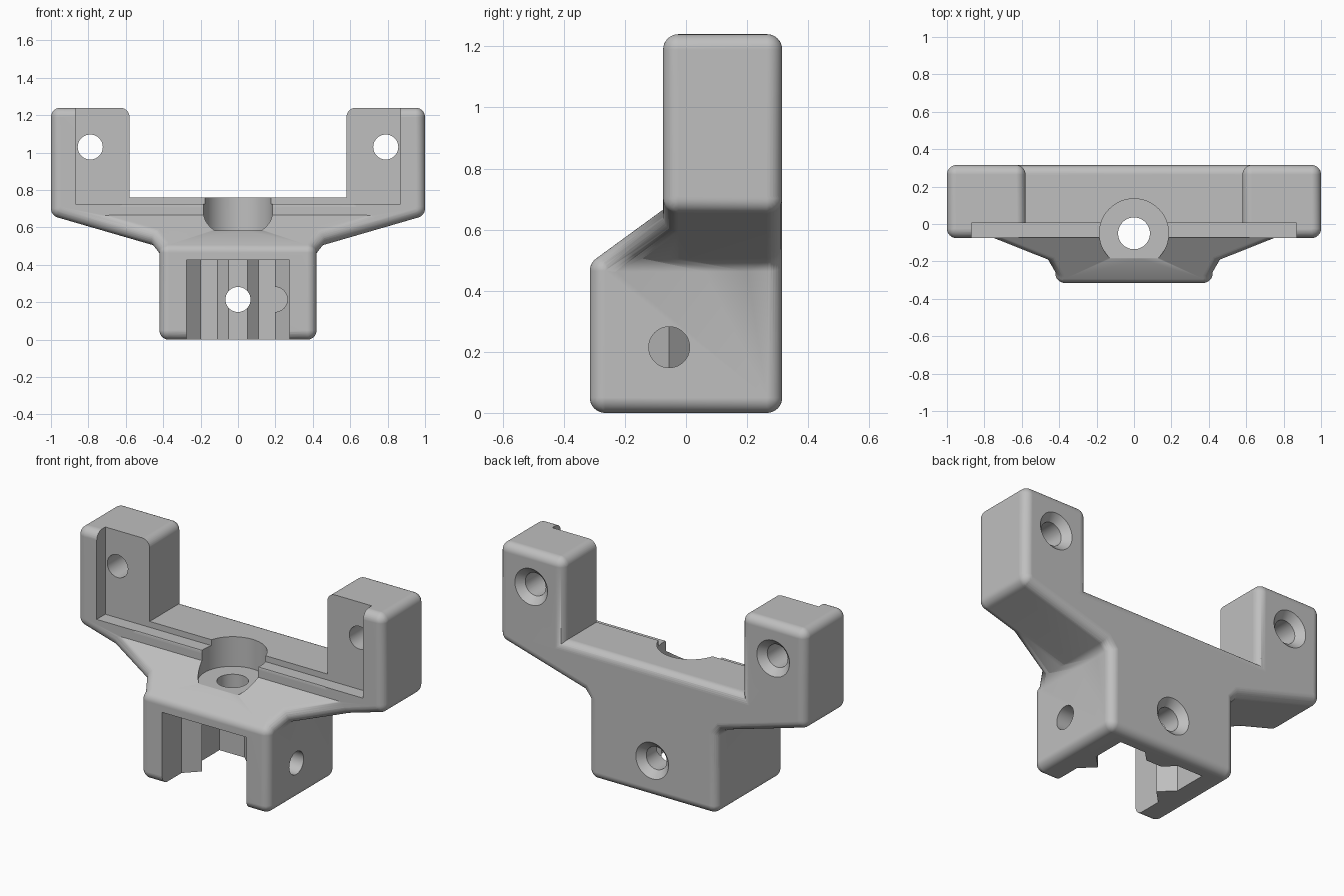
import bpy, bmesh, math
from mathutils import Matrix, Vector

if "Cube" in bpy.data.objects:
    bpy.data.objects.remove(bpy.data.objects["Cube"], do_unlink=True)

R = 0.05            # radius of all outer fillets
FRONT, BACK, PLATE = -0.265, 0.265, -0.025   # core planes, one radius inside

grey = bpy.data.materials.new("matt grey")
grey.use_nodes = True
grey.diffuse_color = (0.52, 0.52, 0.52, 1)
grey.node_tree.nodes["Principled BSDF"].inputs["Base Color"].default_value = (0.52, 0.52, 0.52, 1)


def make(name, bm):
    bmesh.ops.recalc_face_normals(bm, faces=bm.faces[:])
    mesh = bpy.data.meshes.new(name)
    bm.to_mesh(mesh)
    bm.free()
    ob = bpy.data.objects.new(name, mesh)
    mesh.materials.append(grey)
    bpy.context.collection.objects.link(ob)
    return ob


def combine(base, other, operation):
    """Apply a boolean and remove the helper."""
    mod = base.modifiers.new("join", 'BOOLEAN')
    mod.operation, mod.solver, mod.object = operation, 'MANIFOLD', other
    bpy.context.view_layer.objects.active = base
    bpy.ops.object.modifier_apply(modifier=mod.name)
    bpy.data.objects.remove(other, do_unlink=True)


def rounded(name, points):
    """Convex solid with filleted edges: hull of balls on the core points."""
    ball = bmesh.new()
    bmesh.ops.create_uvsphere(ball, u_segments=32, v_segments=16, radius=R)
    bm = bmesh.new()
    for p in points:
        for v in ball.verts:
            bm.verts.new(v.co + Vector(p))
    ball.free()
    bmesh.ops.convex_hull(bm, input=bm.verts[:])
    loose = [v for v in bm.verts if not v.link_faces]
    bmesh.ops.delete(bm, geom=loose, context='VERTS')
    return make(name, bm)


def mirrored(points):
    return [(s * x, y, z) for s in (1, -1) for x, y, z in points]


def prism(name, outline, z0, z1):
    bm = bmesh.new()
    face = bm.faces.new([bm.verts.new((x, y, z0)) for x, y in outline])
    top = bmesh.ops.extrude_face_region(bm, geom=[face])["geom"]
    bmesh.ops.translate(bm, vec=(0, 0, z1 - z0),
                        verts=[g for g in top if isinstance(g, bmesh.types.BMVert)])
    return make(name, bm)


def rod(name, start, end, r0, r1=None):
    """Cylinder or cone between two points."""
    a, b = Vector(start), Vector(end)
    turn = (b - a).to_track_quat('Z', 'Y').to_matrix().to_4x4()
    bm = bmesh.new()
    bmesh.ops.create_cone(bm, cap_ends=True, segments=48, radius1=r0,
                          radius2=r0 if r1 is None else r1, depth=(b - a).length,
                          matrix=Matrix.Translation((a + b) / 2) @ turn)
    return make(name, bm)


def under(x):       # sloping underside of the arms
    return 0.533 + 0.29 * (x - 0.37)


def slope(y):       # sloping front shelf
    return 0.6 + 0.73 * (y + 0.08)


def shelf_y(z):
    return (z - 0.6) / 0.73 - 0.08


# Body: crossbar, neck, shelf wedge, and one ear and one gusset per side
NECK, ARM = 0.37, 0.95
shelf = slope(PLATE)
tip = NECK + (shelf - under(NECK)) / 0.29
body = rounded("bracket", mirrored(
    [(x, y, z) for y in (PLATE, BACK)
     for x, z in ((NECK, under(NECK)), (ARM, under(ARM)), (ARM, 0.71))]))
neck = rounded("neck", mirrored(
    [(NECK, y, z) for y, z in ((FRONT, R), (BACK, R), (BACK, shelf),
                               (PLATE, shelf), (FRONT, slope(FRONT)))]))
wedge = rounded("shelf_wedge", mirrored(
    [(NECK, shelf_y(under(NECK)), under(NECK)), (NECK, PLATE, under(NECK)),
     (NECK, PLATE, shelf), (tip, PLATE, shelf)]))
parts = [neck, wedge]
for s in (1, -1):
    parts.append(rounded("ear", [(s * x, y, z) for x in (0.63, ARM)
                                 for y in (PLATE, BACK) for z in (0.705, 1.19)]))
    parts.append(rounded("gusset", [
        (s * x, y, z)
        for x, z in ((NECK, 0.48), (NECK, under(NECK)), (0.425, under(0.425)))
        for y in (shelf_y(z), BACK)]))
for part in parts:
    combine(body, part, 'UNION')

# Slot for a square rail, open at the front and bottom, with inner ribs
MID = -0.055
half = [(0.275, -0.5), (0.275, MID - 0.078), (0.197, MID), (0.275, MID + 0.078),
        (0.275, 0.22), (0.11, 0.22), (0.05, 0.16)]
slot = half + [(-x, y) for x, y in reversed(half)]
cutters = [prism("slot_cutter", slot, -0.1, 0.427)]

# Ledge across the front of both ears
ledge = [(-0.87, -0.4), (0.87, -0.4), (0.87, 0.005), (-0.87, 0.005)]
cutters.append(prism("ledge_cutter", ledge, 0.725, 1.5))

# Vertical pocket and its through hole
cutters.append(rod("pocket_cutter", (0, -0.05, 0.585), (0, -0.05, 1), 0.185))
cutters.append(rod("shaft_cutter", (0, -0.05, 0.38), (0, -0.05, 0.7), 0.085))

# Screw holes, countersunk at the back, and one plain hole in the left side
HOLE = 0.067
for x, z in ((-0.79, 1.03), (0.79, 1.03), (0, 0.215)):
    cutters.append(rod("hole_cutter", (x, -0.2, z), (x, 0.5, z), HOLE))
    cutters.append(rod("countersink_cutter", (x, 0.275, z), (x, 0.345, z), HOLE, HOLE + 0.07))
cutters.append(rod("side_hole_cutter", (0.1, MID, 0.215), (0.6, MID, 0.215), HOLE))
for cutter in cutters:
    combine(body, cutter, 'DIFFERENCE')

# Smooth fillets, crisp cut edges, flat large faces
bpy.ops.object.select_all(action='DESELECT')
body.select_set(True)
bpy.context.view_layer.objects.active = body
bpy.ops.object.shade_smooth_by_angle(angle=math.radians(40))
flat = body.modifiers.new("flat_faces", 'WEIGHTED_NORMAL')
flat.keep_sharp = True
